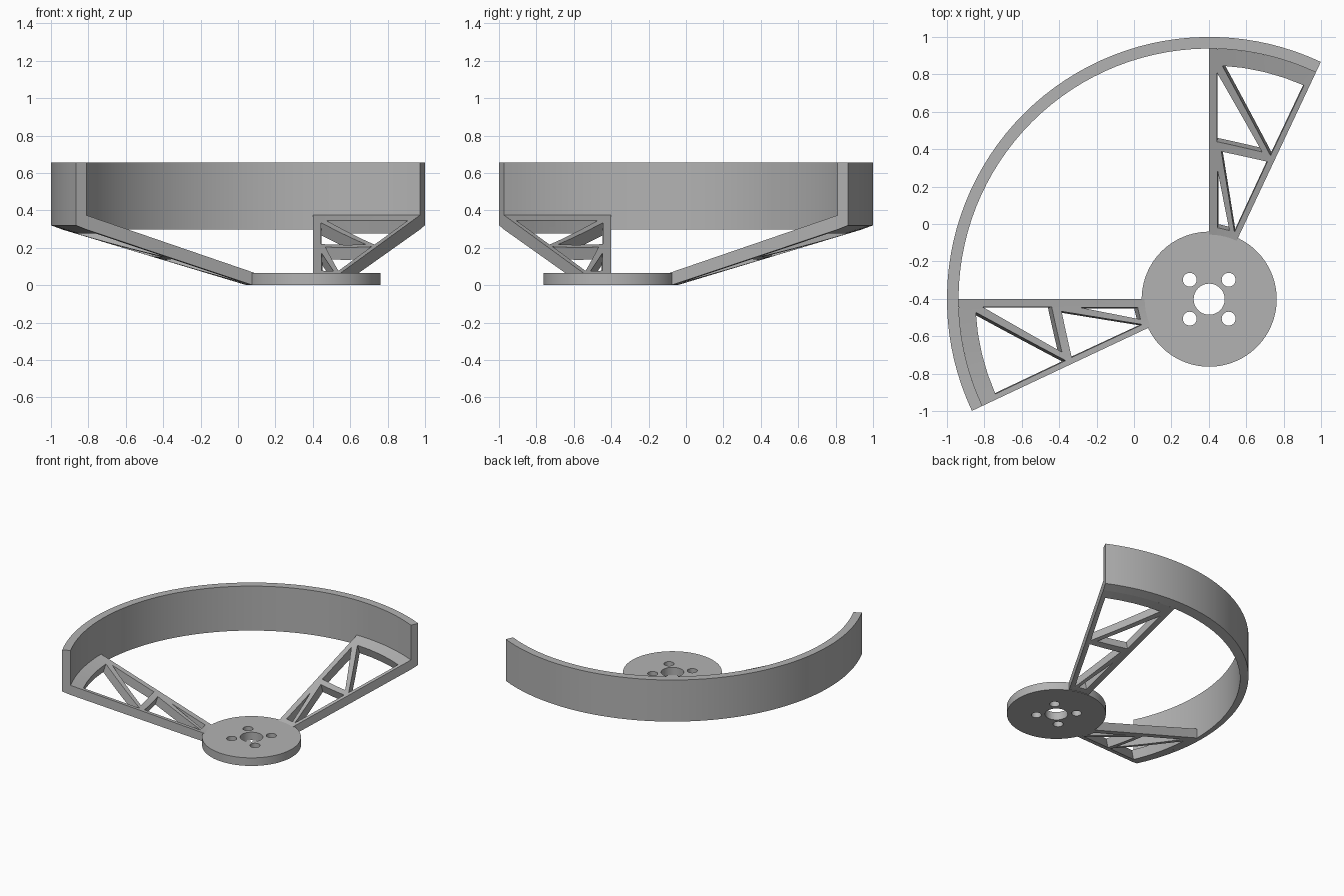
import bpy, bmesh
from math import sin, cos, pi, radians, atan2, hypot
from mathutils import Vector, Matrix

if "Cube" in bpy.data.objects:
    bpy.data.objects.remove(bpy.data.objects["Cube"])

C = 0.402                      # hub centre is at (C, -C)
START, SPAN = 64.8, 140.4      # rim arc in degrees
ARM_SPAN = 25.2
R_OUT, R_IN, R_HUB = 1.402, 1.34, 0.361
HUB_H, TOP = 0.065, 0.655

grey = bpy.data.materials.new("plain grey")
grey.use_nodes = True
colour = (0.45, 0.45, 0.45, 1)
grey.diffuse_color = colour
grey.node_tree.nodes["Principled BSDF"].inputs["Base Color"].default_value = colour


def make_object(name, bm):
    bmesh.ops.recalc_face_normals(bm, faces=bm.faces[:])
    mesh = bpy.data.meshes.new(name)
    bm.to_mesh(mesh)
    bm.free()
    mesh.materials.append(grey)
    ob = bpy.data.objects.new(name, mesh)
    bpy.context.collection.objects.link(ob)
    ob.location = (C, -C, 0)
    return ob


def sweep(name, profile, start, span, steps):
    """Sweep a closed (radius, z) profile round the hub axis."""
    bm = bmesh.new()
    rows = []
    for i in range(steps + 1):
        a = radians(start + span * i / steps)
        rows.append([bm.verts.new((r * cos(a), r * sin(a), z)) for r, z in profile])
    n = len(profile)
    for a, b in zip(rows, rows[1:]):
        for j in range(n):
            k = (j + 1) % n
            bm.faces.new((a[j], a[k], b[k], b[j]))
    bm.faces.new(rows[0])
    bm.faces.new(rows[-1])
    return make_object(name, bm)


def prism(bm, low, high):
    """Closed prism between two matching loops."""
    a = [bm.verts.new(p) for p in low]
    b = [bm.verts.new(p) for p in high]
    n = len(a)
    for j in range(n):
        k = (j + 1) % n
        bm.faces.new((a[j], a[k], b[k], b[j]))
    caps = [bm.faces.new(a), bm.faces.new(b)]
    bmesh.ops.triangulate(bm, faces=caps)


def cut(ob, cutter):
    cutter.hide_render = True
    mod = ob.modifiers.new("cut", 'BOOLEAN')
    mod.operation, mod.solver, mod.object = 'DIFFERENCE', 'EXACT', cutter
    bpy.context.view_layer.update()
    result = ob.evaluated_get(bpy.context.evaluated_depsgraph_get())
    mesh = bpy.data.meshes.new_from_object(result)
    ob.modifiers.clear()
    ob.data = mesh
    bpy.data.objects.remove(cutter)


def arm_top(r):
    return 0.07 + (0.374 - 0.07) * (r - R_HUB) / (R_IN - R_HUB)


def truss_cutter():
    """Triangular openings, cut square to the sloping arm."""
    arc = [(C + 1.25 * cos(radians(a)), -C + 1.25 * sin(radians(a)))
           for a in (86.8, 81.6, 76.4, 71.2, 66.1)]
    openings = [
        arc + [(0.73, 0.365)],
        [(0.443, 0.81), (0.443, 0.44), (0.685, 0.385)],
        [(0.467, 0.387), (0.713, 0.333), (0.537, -0.045)],
        [(0.447, 0.285), (0.447, -0.02), (0.51, -0.035)],
    ]
    mid, tilt = radians(START + ARM_SPAN / 2), atan2(0.304, 0.98)
    normal = Vector((-sin(tilt) * cos(mid), -sin(tilt) * sin(mid), cos(tilt)))
    bm = bmesh.new()
    for shape in openings:
        pts = [Vector((x - C, y + C, arm_top(hypot(x - C, y + C)))) for x, y in shape]
        prism(bm, [p - normal * 0.15 for p in pts], [p + normal * 0.06 for p in pts])
    return make_object("arm_cutter", bm)


# Curved rim with a bevelled underside
rim = sweep("curved_rim", [(R_IN, 0.297), (R_OUT, 0.32), (R_OUT, TOP), (R_IN, TOP)],
            START, SPAN, 48)

# Two mirrored truss arms rising from hub to rim
arm_profile = [(0.3, 0.004), (0.37, 0.004), (R_IN, 0.297), (R_IN, 0.374), (0.3, arm_top(0.3))]
arms = []
for name, mirrored in (("left_arm", False), ("right_arm", True)):
    arm = sweep(name, arm_profile, START, ARM_SPAN, 9)
    cut(arm, truss_cutter())
    if mirrored:
        arm.data.transform(Matrix(((0, -1, 0, 0), (-1, 0, 0, 0), (0, 0, 1, 0), (0, 0, 0, 1))))
        arm.data.flip_normals()
    arms.append(arm)


# Round hub with a centre bore and four bolt holes
def add_cylinder(bm, x, y, r, z0, z1, sides):
    ring = [(x + r * cos(2 * pi * i / sides), y + r * sin(2 * pi * i / sides))
            for i in range(sides)]
    prism(bm, [(*p, z0) for p in ring], [(*p, z1) for p in ring])


bm = bmesh.new()
add_cylinder(bm, 0, 0, R_HUB, 0, HUB_H, 96)
hub = make_object("hub", bm)
bm = bmesh.new()
add_cylinder(bm, 0, 0, 0.083, -0.1, 0.2, 48)
for sx in (-1, 1):
    for sy in (-1, 1):
        add_cylinder(bm, sx * 0.104, sy * 0.104, 0.037, -0.1, 0.2, 32)
cut(hub, make_object("hub_cutter", bm))

# Smooth the curved walls and keep the edges sharp
bpy.ops.object.select_all(action='DESELECT')
for ob in [rim, hub] + arms:
    ob.select_set(True)
bpy.context.view_layer.objects.active = rim
bpy.ops.object.shade_smooth_by_angle(angle=radians(20))
